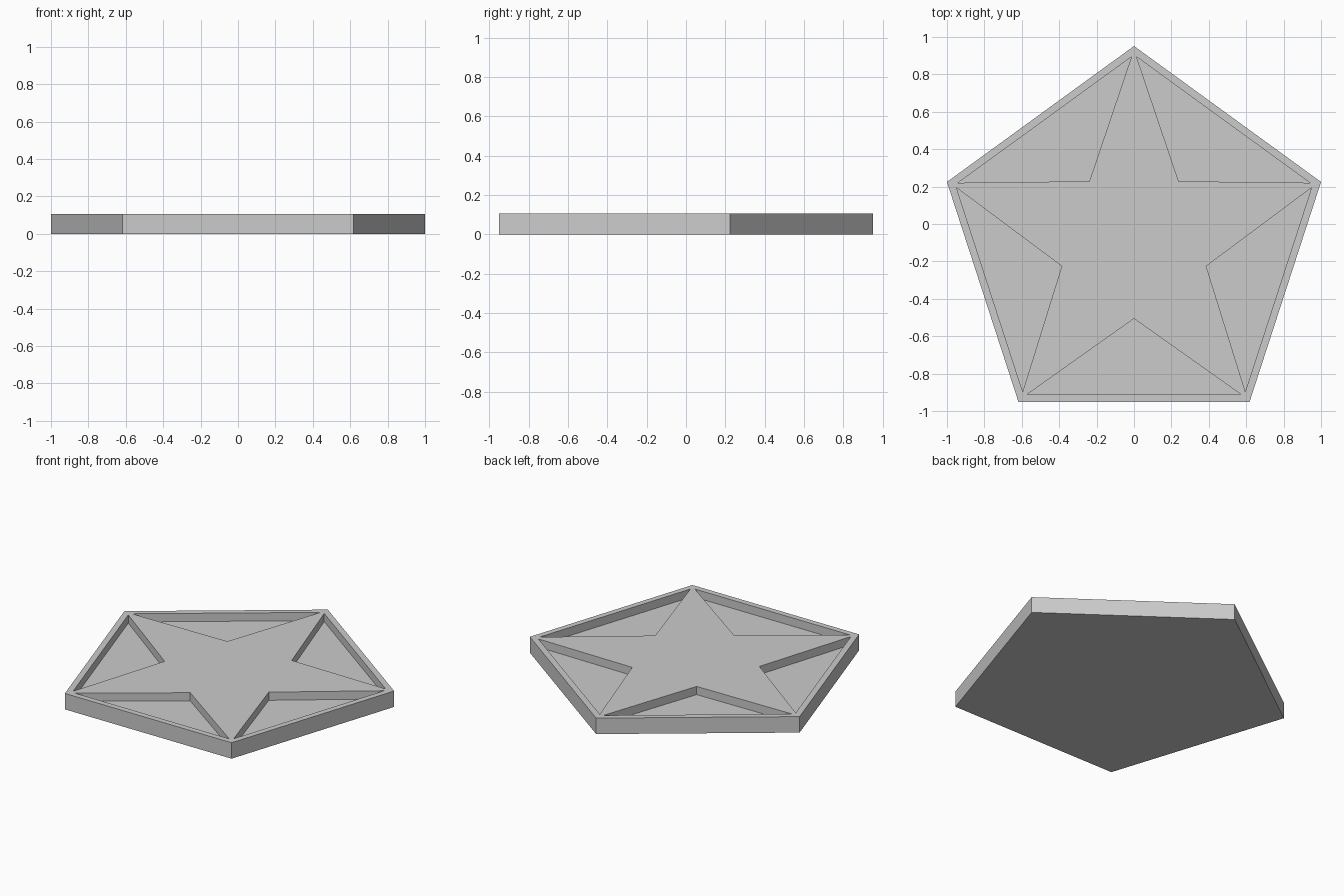
import bpy
import bmesh
from math import radians
from mathutils import Matrix, Vector

cube = bpy.data.objects.get("Cube")
if cube:
    bpy.data.objects.remove(cube, do_unlink=True)

RADIUS = 1.0515      # pentagon corner radius
HEIGHT = 0.107
FLOOR = 0.052        # height of the pocket floors
CENTRE = Vector((0, -0.10, 0))

grey = bpy.data.materials.new("light_grey")
grey.use_nodes = True
colour = (0.6, 0.6, 0.6, 1)
grey.diffuse_color = colour
grey.node_tree.nodes["Principled BSDF"].inputs["Base Color"].default_value = colour


def turned(point, step):
    """Rotate a point about the pentagon centre by fifths of a turn."""
    return CENTRE + Matrix.Rotation(radians(72 * step), 3, "Z") @ Vector(point)


def prisms(name, outlines, bottom, top):
    """One object holding an upright prism for every outline."""
    bm = bmesh.new()
    for outline in outlines:
        face = bm.faces.new([bm.verts.new((p.x, p.y, bottom)) for p in outline])
        result = bmesh.ops.extrude_face_region(bm, geom=[face], use_keep_orig=True)
        verts = [v for v in result["geom"] if isinstance(v, bmesh.types.BMVert)]
        bmesh.ops.translate(bm, verts=verts, vec=(0, 0, top - bottom))
    bmesh.ops.recalc_face_normals(bm, faces=bm.faces)
    mesh = bpy.data.meshes.new(name)
    bm.to_mesh(mesh)
    bm.free()
    mesh.materials.append(grey)
    obj = bpy.data.objects.new(name, mesh)
    bpy.context.collection.objects.link(obj)
    return obj


# Pentagonal slab
corners = [turned((0, RADIUS, 0), i) for i in range(5)]
plate = prisms("star_plate", [corners], 0, HEIGHT)

# Triangular pockets between the arms, leaving a raised star and rim
triangle = [(-0.573, -0.812, 0), (0.573, -0.812, 0), (0, -0.406, 0)]
pockets = [[turned(p, i) for p in triangle] for i in range(5)]
cutter = prisms("pocket_cutter", pockets, FLOOR, HEIGHT * 2)
cutter.hide_render = True

cut = plate.modifiers.new("pockets", "BOOLEAN")
cut.operation = "DIFFERENCE"
cut.solver = "EXACT"
cut.object = cutter
bpy.context.view_layer.objects.active = plate
bpy.ops.object.modifier_apply(modifier=cut.name)
bpy.data.objects.remove(cutter, do_unlink=True)
